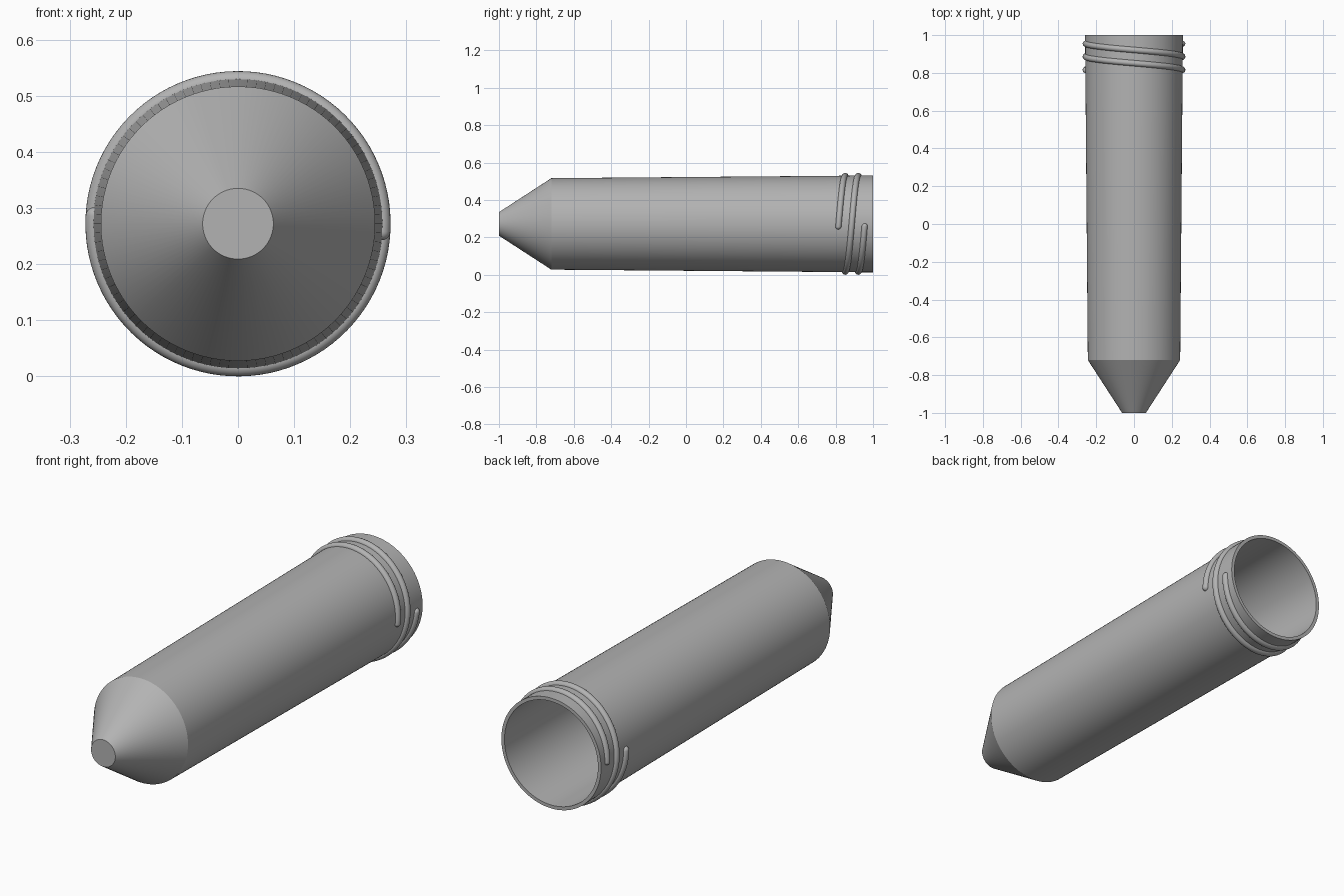
import bpy, bmesh, math

if "Cube" in bpy.data.objects:
    bpy.data.objects.remove(bpy.data.objects["Cube"], do_unlink=True)

AXIS_Z = 0.272      # height of the tube's long axis
SEGMENTS = 96

grey = bpy.data.materials.new("plain_grey")
grey.use_nodes = True
colour = (0.45, 0.45, 0.45, 1)
grey.diffuse_color = colour
grey.node_tree.nodes["Principled BSDF"].inputs["Base Color"].default_value = colour


def around(radius, angle, y):
    """Point at a radius and angle about the long axis."""
    return (radius * math.cos(angle), y, AXIS_Z + radius * math.sin(angle))


def skin(name, rings, sharp_angle):
    """Bridge a list of closed rings and cap both ends."""
    bm = bmesh.new()
    loops = [[bm.verts.new(p) for p in ring] for ring in rings]
    for a, b in zip(loops, loops[1:]):
        for i in range(len(a)):
            j = (i + 1) % len(a)
            bm.faces.new((a[i], a[j], b[j], b[i]))
    bm.faces.new(loops[0])
    bm.faces.new(loops[-1])
    bmesh.ops.recalc_face_normals(bm, faces=bm.faces)
    mesh = bpy.data.meshes.new(name)
    bm.to_mesh(mesh)
    bm.free()
    mesh.materials.append(grey)
    obj = bpy.data.objects.new(name, mesh)
    bpy.context.collection.objects.link(obj)
    bpy.ops.object.select_all(action='DESELECT')
    obj.select_set(True)
    bpy.context.view_layer.objects.active = obj
    bpy.ops.object.shade_smooth_by_angle(angle=math.radians(sharp_angle))
    return obj


# Hollow tapered tube: outer tip, cone, wall, rim, then inner wall and floor
profile = [(0.063, -1.0), (0.2445, -0.72), (0.259, 1.0),
           (0.243, 1.0), (0.2285, -0.715), (0.055, -0.98)]
skin("tube_body",
     [[around(r, math.tau * i / SEGMENTS, y) for i in range(SEGMENTS)]
      for r, y in profile], 25)


# Two interleaved screw threads, each one turn with rounded ends
BEAD = 0.016
SEAT = 0.256
PITCH = 0.14
START_Y = 0.815


def thread(name, phase):
    cap = BEAD / SEAT
    stations = []
    for k in range(8):                       # rounded start
        t = math.radians(4 + 86 * k / 7)
        stations.append((-cap * math.cos(t), math.sin(t)))
    stations += [(math.tau * k / SEGMENTS, 1) for k in range(1, SEGMENTS)]
    stations += [(math.tau - a, s) for a, s in reversed(stations[:8])]
    rings = []
    for a, scale in stations:
        y = START_Y + PITCH * a / math.tau
        ring = []
        for i in range(20):
            t = math.tau * i / 20
            lift = max(BEAD * scale * math.cos(t), -0.008)
            ring.append(around(SEAT + lift, a + phase,
                               y + BEAD * scale * math.sin(t)))
        rings.append(ring)
    skin(name, rings, 50)


offset = math.radians(-3)
thread("left_start_thread", offset)
thread("right_start_thread", offset + math.pi)
